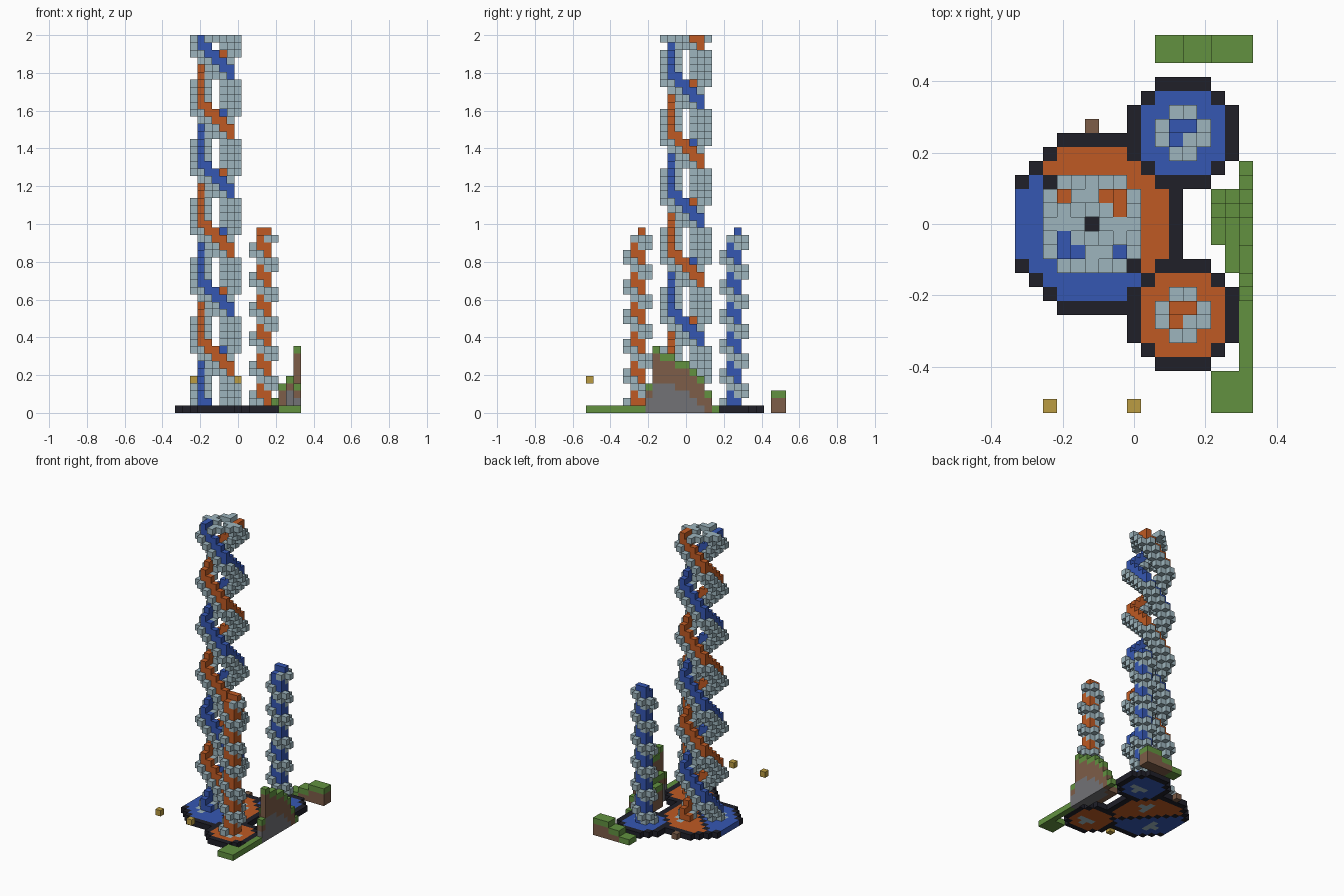
import bpy
import bmesh

cube = bpy.data.objects.get("Cube")
if cube:
    bpy.data.objects.remove(cube, do_unlink=True)

# Block grid: 17 x 27 x 51 cells, tallest side is 2 units
U = 2 / 51
COLORS = {
    "black": (0.014, 0.014, 0.022),
    "blue": (0.036, 0.095, 0.45),
    "orange": (0.52, 0.102, 0.017),
    "pale_grey": (0.34, 0.46, 0.51),
    "green": (0.122, 0.285, 0.051),
    "brown": (0.205, 0.11, 0.065),
    "stone": (0.17, 0.17, 0.18),
    "gold": (0.50, 0.335, 0.055),
}
MATS = {}
for label, rgb in COLORS.items():
    m = bpy.data.materials.new(label)
    m.use_nodes = True
    m.diffuse_color = (*rgb, 1)
    m.node_tree.nodes["Principled BSDF"].inputs["Base Color"].default_value = (*rgb, 1)
    MATS[label] = m

cells = {}  # (i, j, k) -> (part, colour)


def put(part, color, i, j, k, over=True):
    if i >= 0 and (over or (i, j, k) not in cells):
        cells[i, j, k] = (part, color)


def disc(part, ci, cj, reach, corner, paint):
    """Octagonal one-cell-thick plate with a black rim."""
    for i in range(-1, 17):
        for j in range(27):
            dx, dy = i - ci, j - cj
            far, total = max(abs(dx), abs(dy)), abs(dx) + abs(dy)
            if far <= reach and total <= corner:
                rim = far == reach or total == corner
                put(part, "black" if rim else paint(dx, dy), i, j, 0)


def ring(i0, j0, n):
    """Counter-clockwise cells round a square with side n + 1."""
    path = [(i0 + s, j0) for s in range(n)]
    path += [(i0 + n, j0 + s) for s in range(n)]
    path += [(i0 + n - s, j0 + n) for s in range(n)]
    path += [(i0, j0 + n - s) for s in range(n)]
    return path


def helix(part, color, path, start, top, grey_top):
    """Two-cell coloured strand winding down, trailed by a grey cross."""
    for k in range(top + 1):
        p = start + top - k
        at = lambda s: path[(p + s) % len(path)]
        for s in (0, 1):
            put(part, color, *at(s), k)
    for k in range(grey_top + 1):
        ci, cj = path[(start + top - k - 1) % len(path)]
        for di, dj in ((0, 0), (1, 0), (-1, 0), (0, 1), (0, -1)):
            c = cells.get((ci + di, cj + dj, k))
            if c is None or "plate" in c[0]:
                put(part, "pale_grey", ci + di, cj + dj, k)


def column(part, i, j, height, stone=0):
    """Earth column with a grass top and an optional stone foot."""
    for k in range(height):
        color = "green" if k == height - 1 else "stone" if k < stone else "brown"
        put(part, color, i, j, k)


# Base plates
def split(dx, dy):
    return "black" if dx + dy == 0 else "orange" if dx + dy > 0 else "blue"


disc("large_plate", 5, 13, 6, 8, split)
disc("back_plate", 11.5, 19.5, 3.5, 5, lambda dx, dy: "blue")
disc("front_plate", 11.5, 6.5, 3.5, 5, lambda dx, dy: "orange")

# Large double-strand tower
big = ring(3, 11, 4)
helix("large_tower_strand_a", "blue", big, -1, 50, 50)
helix("large_tower_strand_b", "orange", big, 7, 50, 50)
for i, j in ((5, 10), (5, 11), (6, 11)):
    put("tower_cap", "pale_grey", i, j, 50, False)
    put("tower_cap", "pale_grey", 10 - i, 26 - j, 50, False)

# Small single-strand towers
helix("back_tower", "blue", ring(11, 19, 1), 2, 24, 23)
helix("front_tower", "orange", ring(11, 6, 1), 2, 24, 23)

# Grassy hill along the side
crest = {8: 4, 9: 9, 10: 8, 11: 8, 12: 7, 13: 7, 14: 6, 15: 5, 16: 3, 17: 1}
for j in range(18):
    h = crest.get(j, 1)
    column("hill", 16, j, h, 2 if j == 8 else max(0, min(4, h - 4)))
    if 10 <= j <= 15:
        column("hill", 15, j, min(h - 2, 5), max(0, h - 5))
    if 12 <= j <= 15:
        column("hill", 14, j, min(h - 3, 4))

# Front grass slab and stepped bank at the back
for i in range(14, 17):
    for j in range(3):
        column("grass_slab", i, j, 1)
for i in range(10, 17):
    for j in (25, 26):
        column("stepped_bank", i, j, min(3, (i - 8) // 2))

# Loose blocks
put("gold_block_right", "gold", 2, 0, 4)
put("gold_block_left", "gold", 8, 0, 4)
put("earth_block", "brown", 5, 20, 0)

# Turn the cells into one mesh per part, keeping only the outer faces
parts = {}
for pos, (part, color) in cells.items():
    parts.setdefault(part, []).append((pos, color))

for part, items in parts.items():
    bm = bmesh.new()
    verts = {}
    used = []

    def corner(c):
        if c not in verts:
            x, y, z = c
            verts[c] = bm.verts.new(((x - 8.5) * U, (y - 13.5) * U, z * U))
        return verts[c]

    for pos, color in items:
        if color not in used:
            used.append(color)
        for axis in range(3):
            for side in (0, 1):
                near = list(pos)
                near[axis] += 2 * side - 1
                if tuple(near) in cells:
                    continue
                quad = []
                for a, b in ((0, 0), (1, 0), (1, 1), (0, 1)):
                    c = list(pos)
                    c[axis] += side
                    c[(axis + 1) % 3] += a
                    c[(axis + 2) % 3] += b
                    quad.append(corner(tuple(c)))
                face = bm.faces.new(quad if side else quad[::-1])
                face.material_index = used.index(color)
    mesh = bpy.data.meshes.new(part)
    bm.to_mesh(mesh)
    bm.free()
    for color in used:
        mesh.materials.append(MATS[color])
    bpy.context.scene.collection.objects.link(bpy.data.objects.new(part, mesh))
